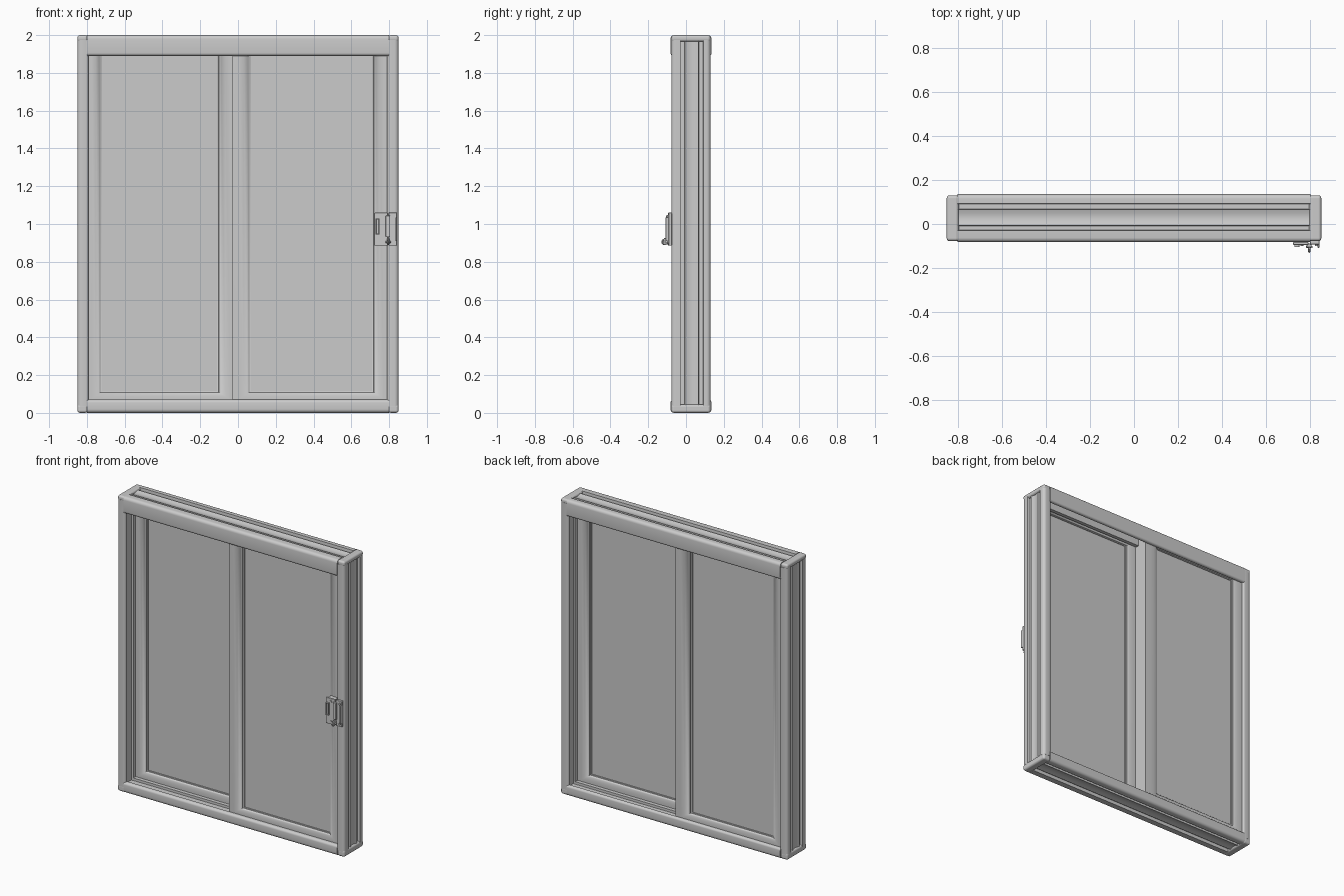
import bpy, bmesh
from math import sin, cos, pi
from mathutils import Vector

if "Cube" in bpy.data.objects:
    bpy.data.objects.remove(bpy.data.objects["Cube"])


def finish(name, bm, bevel=0.0):
    bmesh.ops.recalc_face_normals(bm, faces=bm.faces)
    me = bpy.data.meshes.new(name)
    bm.to_mesh(me)
    bm.free()
    ob = bpy.data.objects.new(name, me)
    bpy.context.collection.objects.link(ob)
    bpy.ops.object.select_all(action='DESELECT')
    ob.select_set(True)
    bpy.context.view_layer.objects.active = ob
    bpy.ops.object.shade_smooth_by_angle(angle=0.7)
    if bevel:
        m = ob.modifiers.new("bevel", 'BEVEL')
        m.width, m.segments, m.limit_method = bevel, 3, 'ANGLE'
        m.harden_normals = True
    return ob


def extrude(name, pts, vec):
    bm = bmesh.new()
    f = bm.faces.new([bm.verts.new(p) for p in pts])
    r = bmesh.ops.extrude_face_region(bm, geom=[f])
    bm.faces.ensure_lookup_table()
    bmesh.ops.translate(bm, vec=Vector(vec),
                        verts=[g for g in r['geom'] if isinstance(g, bmesh.types.BMVert)])
    if f.is_valid and len(bm.faces) < len(pts) + 2:
        bm.faces.new([v for v in f.verts])
    return finish(name, bm)


def box(name, x, y, z, bevel=0.0):
    bm = bmesh.new()
    bmesh.ops.create_cube(bm, size=1)
    for v in bm.verts:
        v.co = [(a[0] + a[1]) / 2 + c * (a[1] - a[0]) for a, c in zip((x, y, z), v.co)]
    return finish(name, bm, bevel)


def cylinder(name, loc, r, depth, axis='Y'):
    bpy.ops.mesh.primitive_cylinder_add(
        vertices=24, radius=r, depth=depth, location=loc,
        rotation=(pi / 2, 0, 0) if axis == 'Y' else (0, pi / 2, 0))
    bpy.context.object.name = name
    bpy.ops.object.shade_smooth_by_angle()


def arc(cy, cv, r, a0, n=5):
    return [(cy + r * cos(a0 - i / n * pi / 2), cv + r * sin(a0 - i / n * pi / 2))
            for i in range(n + 1)]


# Frame section: y is depth, v runs from the opening outwards
def section(h, floor, groove, yf, yb):
    p = arc(yf + .016, .016, .016, 1.5 * pi)
    p += arc(yf + .02, h - .02, .02, pi)
    p += [(-.03, h), (-.028, groove), (-.008, groove), (-.006, h - .006)]
    p += [(.03 + .034 * t, h - .014 + .008 * t * t) for t in (-.6, -.2, .2, .6)]
    p += [(.066, h - .006), (.068, groove), (.09, groove), (.092, h)]
    p += arc(yb - .02, h - .02, .02, pi / 2)
    p += arc(yb - .014, .014, .014, 0)
    p += [(.115, 0), (.115, floor), (.045, floor), (.045, .008),
          (.02, .008), (.02, floor), (-.056, floor), (-.056, 0)]
    return p


# Outer frame: head, sill and jambs
head = section(.11, .055, .085, -.082, .135)
extrude("head_rail", [(-.80, y, 1.89 + v) for y, v in head], (1.6, 0, 0))
sill = section(.07, .025, .048, -.082, .135)
extrude("sill_rail", [(-.80, y, .07 - v) for y, v in sill], (1.6, 0, 0))
jamb = section(.06, .022, .042, -.078, .13)
for s, side in ((-1, "left"), (1, "right")):
    extrude(side + "_jamb", [(s * (.79 + v), y, .035) for y, v in jamb], (0, 0, 1.94))
    xs = sorted((s * .795, s * .85))
    box(side + "_top_corner", xs, (-.078, .13), (1.965, 2), .014)
    box(side + "_bottom_corner", xs, (-.078, .13), (0, .045), .014)
    xs = sorted((s * .79, s * .825))
    box(side + "_head_joint", xs, (-.078, .13), (1.89, 1.97), .006)


# Sash: mitred ring swept between the outer and the glass rectangle
def sash(name, outer, inner, yc):
    prof = [(0, -.034), (.35, -.035), (.6, -.033), (.8, -.027), (.9, -.02), (.91, -.014),
            (1, -.012), (1, .012), (.91, .014), (.9, .02), (.8, .027), (.6, .033),
            (.35, .035), (0, .034)]
    bm = bmesh.new()
    rings = []
    for i, k in ((0, 2), (1, 2), (1, 3), (0, 3)):
        rings.append([bm.verts.new((outer[i] + (inner[i] - outer[i]) * t, yc + y,
                                    outer[k] + (inner[k] - outer[k]) * t)) for t, y in prof])
    n = len(prof)
    for a in range(4):
        b = (a + 1) % 4
        for j in range(n):
            m = (j + 1) % n
            bm.faces.new((rings[a][j], rings[a][m], rings[b][m], rings[b][j]))
    finish(name + "_sash", bm)
    box(name + "_glass", (inner[0] - .005, inner[1] + .005), (yc - .007, yc + .007),
        (inner[2] - .005, inner[3] + .005))


sash("back", (-.805, 0, .05, 1.94), (-.72, -.112, .115, 1.893), .08)
sash("front", (-.03, .805, .05, 1.94), (.07, .71, .115, 1.893), -.018)

# Meeting strip between the two sashes
box("meeting_strip", (-.03, 0), (.012, .05), (.06, 1.93), .003)

# Latch: plate on the sash, keeper on the jamb
box("latch_base", (.728, .786), (-.085, -.045), (.89, 1.055), .002)
box("latch_plate", (.722, .792), (-.095, -.082), (.885, 1.06), .004)
box("latch_keeper", (.798, .842), (-.093, -.075), (.885, 1.06), .004)
for x in ((.727, .732), (.745, .75)):
    box("finger_pull_side", x, (-.104, -.09), (.945, 1.03), .001)
for z in ((.945, .951), (1.024, 1.03)):
    box("finger_pull_end", (.727, .75), (-.104, -.09), z, .001)
for x, z in ((.762, 1.04), (.762, .905), (.828, 1.04), (.828, .905)):
    cylinder("latch_screw", (x, -.096, z), .007, .008)
box("latch_bolt", (.782, .806), (-.106, -.088), (.93, 1.045), .004)
box("keeper_lip", (.833, .841), (-.108, -.09), (.91, 1.035), .002)

# Thumb lever with eyelet
box("lever_arm", (.789, .801), (-.118, -.09), (.892, .925), .004)
bpy.ops.mesh.primitive_torus_add(location=(.795, -.115, .905), rotation=(0, pi / 2, 0),
                                 major_radius=.011, minor_radius=.005,
                                 major_segments=24, minor_segments=10)
bpy.context.object.name = "lever_eyelet"
bpy.ops.object.shade_smooth_by_angle()
cylinder("lever_pivot", (.795, -.105, .905), .005, .03, 'X')
